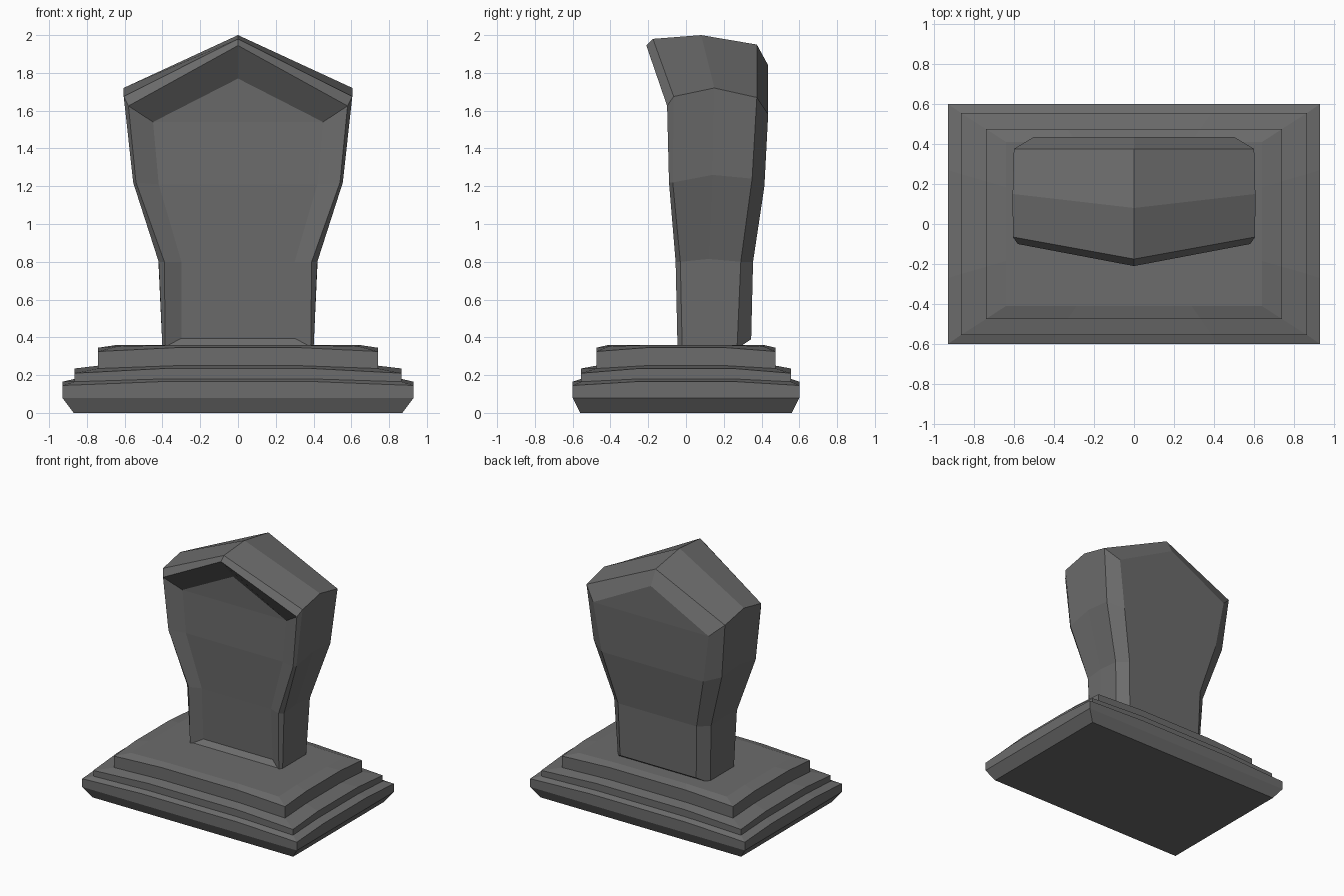
import bpy

if "Cube" in bpy.data.objects:
    bpy.data.objects.remove(bpy.data.objects["Cube"])

stone = bpy.data.materials.new("grey stone")
stone.diffuse_color = (0.15, 0.15, 0.15, 1)
stone.use_nodes = True
stone.node_tree.nodes["Principled BSDF"].inputs["Base Color"].default_value = stone.diffuse_color


def make(name, verts, faces):
    me = bpy.data.meshes.new(name)
    me.from_pydata(verts, [], faces)
    me.materials.append(stone)
    ob = bpy.data.objects.new(name, me)
    bpy.context.collection.objects.link(ob)
    bpy.context.view_layer.objects.active = ob
    bpy.ops.object.mode_set(mode='EDIT')
    bpy.ops.mesh.select_all(action='SELECT')
    bpy.ops.mesh.normals_make_consistent(inside=False)
    bpy.ops.object.mode_set(mode='OBJECT')
    return ob


def loft(rings):
    n = len(rings[0])
    verts = [p for r in rings for p in r]
    faces = []
    for k in range(len(rings) - 1):
        for i in range(n):
            j = (i + 1) % n
            faces.append((k*n + i, k*n + j, (k+1)*n + j, (k+1)*n + i))
    return verts, faces


# stepped plinth: rectangles whose edges rise towards the middle
def rect(w, d, z, rise):
    t = 0.45
    pts = [(-1, -1, 0), (-t, -1, 1), (t, -1, 1), (1, -1, 0), (1, -t, 1), (1, t, 1),
           (1, 1, 0), (t, 1, 1), (-t, 1, 1), (-1, 1, 0), (-1, t, 1), (-1, -t, 1)]
    return [(x * w, y * d, z + rise * r) for x, y, r in pts]


tiers = [(.87, .56, 0, 0), (.93, .60, .08, 0), (.93, .60, .145, .02),
         (.865, .555, .165, .015), (.865, .555, .21, .025),
         (.74, .475, .235, .015), (.74, .475, .325, .02), (.64, .41, .352, .008)]
verts, faces = loft([rect(*t) for t in tiers])
last = len(verts) - 12
faces += [tuple(range(12)), tuple(range(last, last + 12))]
make("stepped_plinth", verts, faces)

# headstone: half outlines (x, y, z) from foot to peak, layered front to back
layers = [
    [(.30, 0, .395), (.30, -.02, .8), (.42, -.045, 1.21), (.45, -.045, 1.54), (0, -.06, 1.77)],
    [(.385, -.045, .35), (.39, -.055, .8), (.54, -.09, 1.22), (.58, -.10, 1.625), (0, -.21, 1.945)],
    [(.40, -.02, .34), (.42, -.03, .8), (.555, -.07, 1.22), (.605, -.065, 1.675), (0, -.175, 1.98)],
    [(.40, .12, .34), (.422, .12, .815), (.558, .14, 1.26), (.606, .15, 1.72), (0, .08, 2.0)],
    [(.40, .27, .34), (.42, .29, .8), (.555, .35, 1.24), (.60, .375, 1.67), (0, .375, 1.95)],
    [(.33, .345, .39), (.34, .355, .8), (.44, .415, 1.2), (.50, .435, 1.58), (0, .435, 1.84)],
]
rings = [half + [(-x, y, z) for x, y, z in half[-2::-1]] for half in layers]
verts, faces = loft(rings)
for base in (0, len(verts) - 9):      # front and back panels
    for i in range(3):
        faces.append((base + i, base + i + 1, base + 7 - i, base + 8 - i))
    faces.append((base + 3, base + 4, base + 5))
make("headstone", verts, faces)
